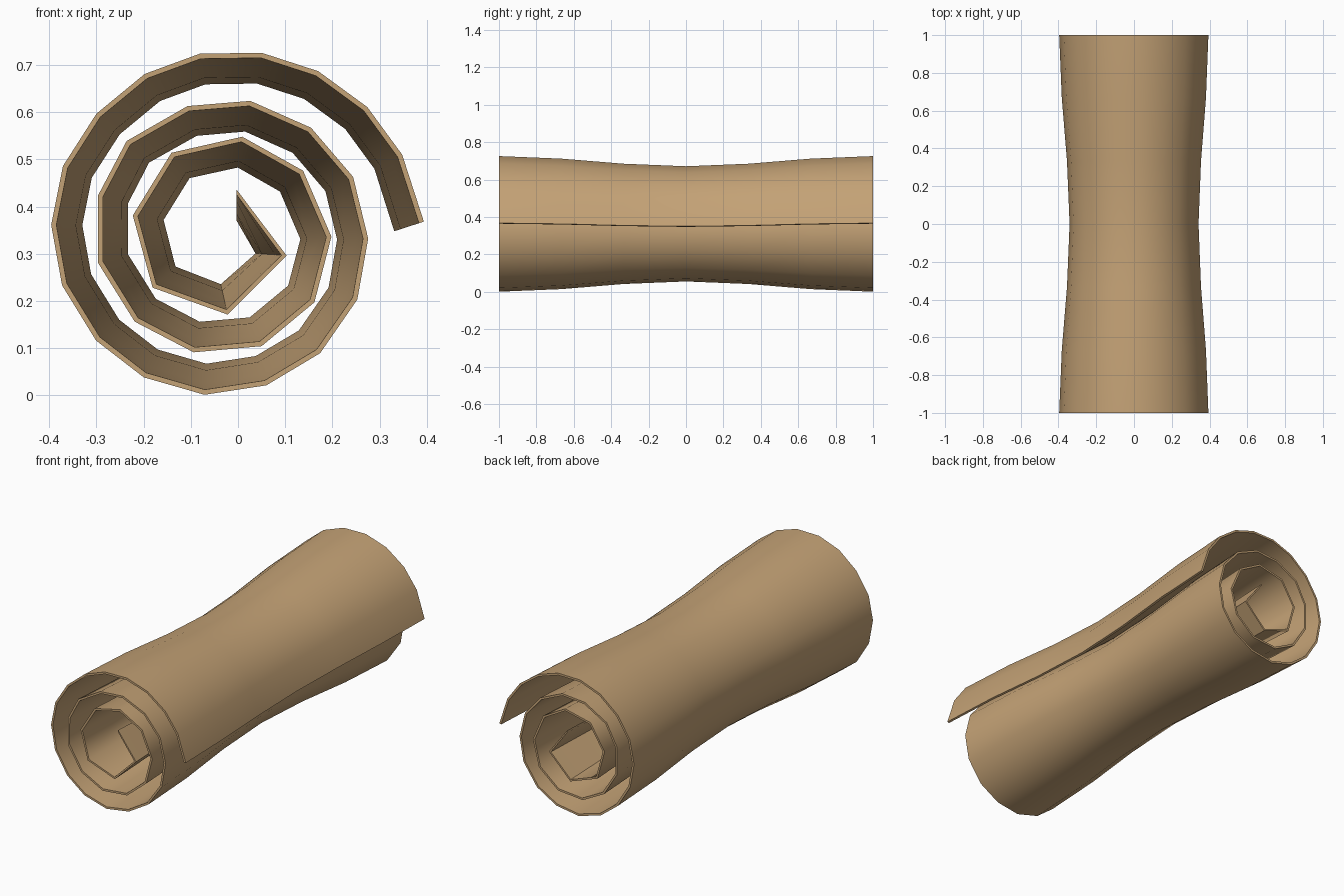
import bpy, math
from mathutils import Vector

if "Cube" in bpy.data.objects:
    bpy.data.objects.remove(bpy.data.objects["Cube"])

# Spiral cross-section (x, z), from the loose outer flap to the core.
# The last point only sets the direction of the core edge.
SPIRAL = [Vector(p) for p in [
    (.394, .368), (.348, .510), (.274, .611), (.170, .687), (.050, .726), (-.081, .724),
    (-.198, .681), (-.300, .597), (-.371, .486), (-.396, .361), (-.373, .233), (-.301, .116),
    (-.200, .038), (-.071, .001), (.060, .021), (.174, .089), (.253, .203), (.276, .332),
    (.244, .463), (.155, .567), (.026, .624), (-.107, .613), (-.236, .539), (-.297, .423),
    (-.297, .281), (-.219, .156), (-.094, .091), (.050, .104), (.162, .197), (.198, .336),
    (.138, .476), (.009, .548), (-.141, .514), (-.223, .381), (-.181, .228), (-.022, .171),
    (.103, .296), (-.003, .436), (-.109, .296)]]
THICK = 0.011
WAIST = 0.055
STEPS = 6


def inward(i):
    """Unit normal of the spiral at point i, pointing to the core."""
    d = (SPIRAL[i + 1] - SPIRAL[i]).normalized()
    if i > 0:
        d += (SPIRAL[i] - SPIRAL[i - 1]).normalized()
    return Vector((-d.y, d.x)).normalized()


# Closed loops (outer side, then inner side) along y, pinched at the waist
n = len(SPIRAL) - 1
normals = [inward(i) for i in range(n)]
verts, faces = [], []
for k in range(STEPS + 1):
    y = -1 + 2 * k / STEPS
    pinch = WAIST * (1 + math.cos(math.pi * y)) / 2
    outer = [SPIRAL[i] + normals[i] * pinch for i in range(n)]
    inner = [SPIRAL[i] + normals[i] * (pinch + THICK) for i in reversed(range(n))]
    verts += [(p.x, y, p.y) for p in outer + inner]

loop = 2 * n
for k in range(STEPS):
    a, b = k * loop, (k + 1) * loop
    for i in range(loop):
        j = (i + 1) % loop
        faces.append((a + i, b + i, b + j, a + j))

# Rims at both ends
last = STEPS * loop
for i in range(n - 1):
    o0, o1, i0, i1 = i, i + 1, loop - 1 - i, loop - 2 - i
    faces.append((o0, o1, i1, i0))
    faces.append((last + o0, last + i0, last + i1, last + o1))

mesh = bpy.data.meshes.new("rolled_sheet")
mesh.from_pydata(verts, [], faces)
sheet = bpy.data.objects.new("rolled_sheet", mesh)
bpy.context.collection.objects.link(sheet)

tan = bpy.data.materials.new("tan parchment")
tan.diffuse_color = (0.55, 0.36, 0.18, 1)
tan.use_nodes = True
tan.node_tree.nodes["Principled BSDF"].inputs["Base Color"].default_value = tan.diffuse_color
mesh.materials.append(tan)

# Smooth sheet with crisp rims
bpy.context.view_layer.objects.active = sheet
sheet.select_set(True)
bpy.ops.object.shade_smooth_by_angle(angle=math.radians(60))
